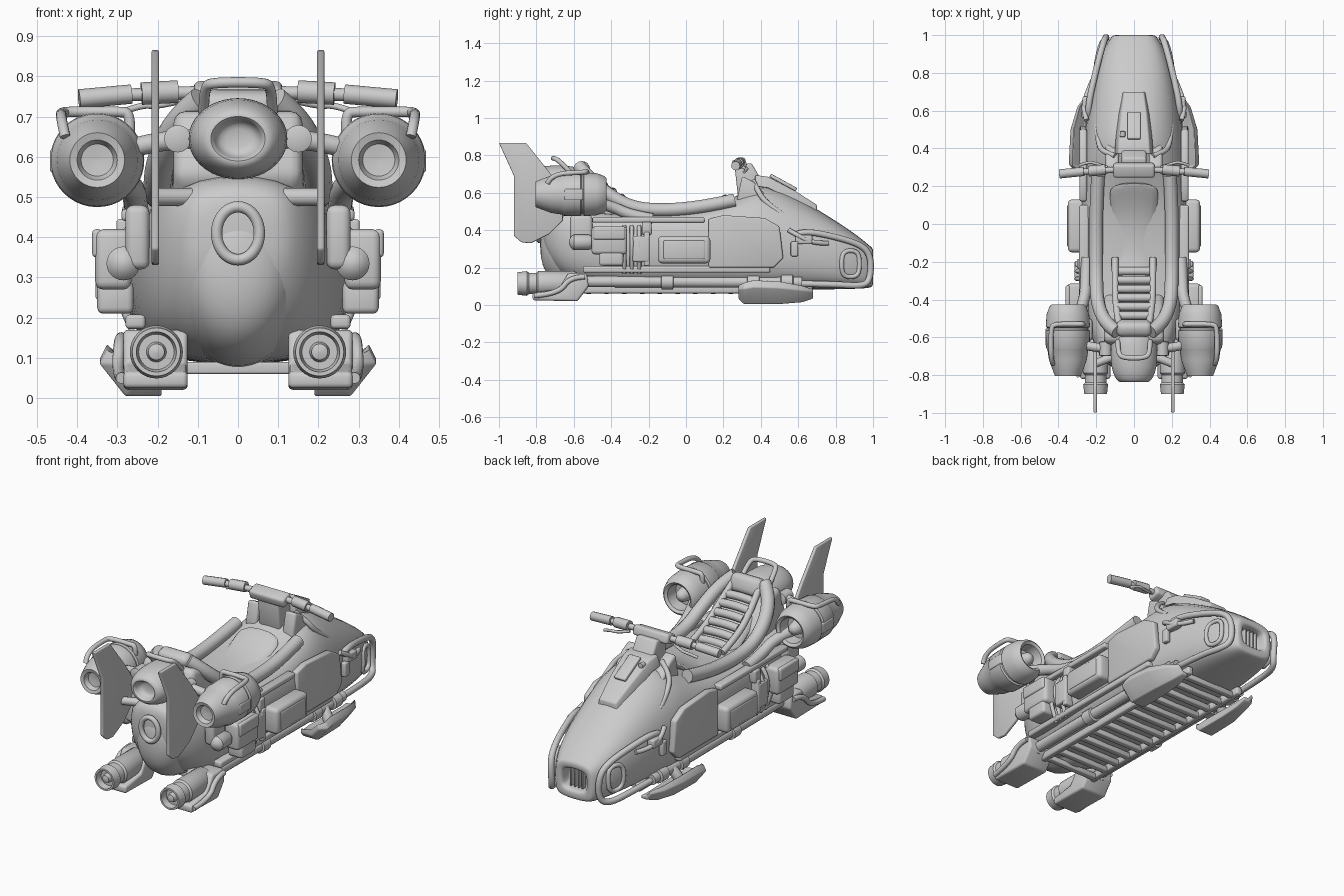
import bpy, bmesh, math
from mathutils import Vector, Matrix


def finish(name, bm, mirror=False, sub=0, bevel=0):
    bmesh.ops.recalc_face_normals(bm, faces=bm.faces)
    me = bpy.data.meshes.new(name)
    bm.to_mesh(me)
    bm.free()
    ob = bpy.data.objects.new(name, me)
    bpy.context.collection.objects.link(ob)
    if bevel:
        m = ob.modifiers.new("bevel", 'BEVEL')
        m.width, m.segments, m.limit_method = bevel, 3, 'ANGLE'
    if sub:
        m = ob.modifiers.new("subsurf", 'SUBSURF')
        m.levels = m.render_levels = sub
    if mirror:
        ob.modifiers.new("mirror", 'MIRROR').use_mirror_merge = False
    return ob


def loft(name, rings, **kw):
    bm = bmesh.new()
    vs = [[bm.verts.new(p) for p in r] for r in rings]
    n = len(rings[0])
    for a, b in zip(vs, vs[1:]):
        for i in range(n):
            j = (i + 1) % n
            bm.faces.new((a[i], a[j], b[j], b[i]))
    bm.faces.new(vs[0][::-1])
    bm.faces.new(vs[-1])
    return finish(name, bm, **kw)


def lathe(name, prof, cx, cz, sx=1, sz=1, n=32, **kw):
    ang = [2 * math.pi * i / n for i in range(n)]
    return loft(name, [[(cx + r * sx * math.cos(a), y, cz + r * sz * math.sin(a)) for a in ang]
                       for y, r in prof], **kw)


def prism(name, prof, x0, x1, **kw):
    return loft(name, [[(x, y, z) for y, z in prof] for x in (x0, x1)], **kw)


def box(name, c, s, bevel=.01, tilt=0, mirror=False):
    bm = bmesh.new()
    mat = Matrix.Translation(c) @ Matrix.Rotation(tilt, 4, 'X') @ Matrix.Diagonal((*s, 1))
    bmesh.ops.create_cube(bm, size=1, matrix=mat)
    return finish(name, bm, mirror=mirror, bevel=bevel)


def tube(name, pts, r, mirror=False, cyclic=False):
    cu = bpy.data.curves.new(name, 'CURVE')
    cu.dimensions, cu.bevel_depth, cu.bevel_resolution = '3D', r, 4
    cu.use_fill_caps = True
    sp = cu.splines.new('NURBS')
    sp.points.add(len(pts) - 1)
    for p, co in zip(sp.points, pts):
        p.co = (*co, 1)
    sp.order_u, sp.resolution_u = 3, 6
    sp.use_endpoint_u, sp.use_cyclic_u = not cyclic, cyclic
    ob = bpy.data.objects.new(name, cu)
    bpy.context.collection.objects.link(ob)
    if mirror:
        ob.modifiers.new("mirror", 'MIRROR').use_mirror_merge = False
    return ob


def hull_ring(y, zb, wb, zl, zs, w, wt, zt):
    half = [(wb, zb), (w, zl), (w, zs), (wt, zt)]
    return [(x, y, z) for x, z in half] + [(-x, y, z) for x, z in half[::-1]]


def nose_ring(y, w, z0, z1):
    return hull_ring(y, z0, w * .8, z0 + .03, z1 - .03, w, w * .8, z1)


# Main hull with recessed nose lamp
rows = [(-.77, .33, .06, .37, .46, .10, .06, .50), (-.74, .24, .10, .33, .47, .15, .10, .54),
        (-.66, .12, .13, .26, .46, .21, .13, .57), (-.5, .08, .17, .20, .45, .26, .17, .50),
        (-.2, .08, .18, .18, .46, .28, .20, .48), (.1, .08, .18, .17, .46, .285, .19, .51),
        (.3, .08, .18, .17, .47, .28, .15, .60), (.42, .08, .18, .17, .47, .275, .12, .67),
        (.6, .08, .17, .17, .42, .25, .12, .58), (.8, .08, .15, .16, .36, .21, .11, .455),
        (.93, .085, .12, .14, .30, .165, .10, .365), (.985, .09, .10, .13, .27, .125, .09, .315),
        (1.0, .10, .09, .13, .265, .115, .085, .305)]
loft("hull", [hull_ring(*r) for r in rows] +
     [nose_ring(1.0, .085, .135, .275), nose_ring(.99, .075, .145, .265),
      nose_ring(.94, .07, .15, .26), nose_ring(.935, .06, .16, .25)], sub=2)
for i in range(4):
    box("nose_grille_bar", (-.036 + i * .024, .96, .205), (.008, .03, .1), .002)

# Central rear bulge and its vent ring
lathe("rear_bulge", [(-.78, .02), (-.77, .08), (-.73, .13), (-.64, .165), (-.5, .18), (-.4, .17)],
      0, .32, 1, 1.4, sub=1)
tube("rear_vent_ring", [(.055 * math.cos(a), -.785, .41 + .068 * math.sin(a))
                        for a in [i * math.pi / 6 for i in range(12)]], .014, cyclic=True)
box("rear_lower_vent", (0, -.665, .17), (.1, .04, .04), .012, -.5)

# Underside slats and keel frame
for i in range(13):
    box("belly_slat", (0, -.52 + i * .095, .075), (.32, .035, .03), .006)
box("belly_side_beam", (.17, .05, .085), (.035, 1.25, .045), .01, mirror=True)

# Hood panel, latch and dash neck
loft("hood_panel", [[(-w, y, z - .06), (w, y, z - .06), (w * .8, y, z), (-w * .8, y, z)]
                    for y, w, z in [(.37, .105, .695), (.44, .10, .685), (.58, .085, .612), (.70, .065, .535)]],
     bevel=.008)
box("hood_latch", (0, .52, .655), (.07, .16, .02), .006, -.5)
lathe("hood_knob", [(.46, .003), (.462, .014), (.49, .014), (.492, .003)], -.06, .67, n=16)
prism("steering_neck", [(.28, .56), (.43, .62), (.35, .76), (.26, .74)], -.065, .065, bevel=.012)
prism("dash_side_brace", [(.27, .55), (.5, .5), (.46, .55), (.36, .66), (.30, .69)], .08, .15,
      bevel=.015, mirror=True)
tube("dash_hose", [(.1, .36, .66), (.16, .38, .62), (.19, .42, .55), (.2, .52, .48)], .014, mirror=True)

# Handlebar
box("handlebar_bracket", (0, .285, .755), (.22, .075, .055), .015, .3)
tube("handlebar", [(0, .29, .76), (.2, .285, .762), (.39, .265, .745)], .016, mirror=True)
tube("handlebar_collar", [(.15, .288, .762), (.2, .283, .76), (.24, .28, .757)], .028, mirror=True)
tube("grip", [(.265, .278, .756), (.33, .272, .75), (.395, .265, .744)], .024, mirror=True)
tube("brake_lever", [(.14, .30, .74), (.2, .32, .725), (.24, .33, .73), (.29, .31, .71)], .008, mirror=True)

# Seat, backrest padding and frame
seat = [(.24, .61, .14), (.18, .58, .14), (.06, .52, .13), (-.08, .495, .125), (-.22, .495, .125),
        (-.32, .535, .125), (-.44, .62, .12), (-.54, .71, .11), (-.57, .73, .1)]
loft("seat", [[(-w, y, z), (w, y, z), (w, y - .05, z - .08), (-w, y - .05, z - .08)] for y, z, w in seat], sub=2)
for i in range(6):
    y, z = -.25 - i * .047, .512 + i * .033
    tube("seat_roll", [(-.085, y, z - .01), (0, y, z), (.085, y, z - .01)], .022)
tube("seat_strap", [(.1, -.18, .5), (.1, -.32, .545), (.095, -.44, .635), (.08, -.53, .715)], .018, mirror=True)
box("headrest", (0, -.55, .715), (.19, .08, .1), .03, .35)
prism("backrest_shell", [(-.35, .45), (-.42, .56), (-.53, .70), (-.62, .72), (-.68, .55), (-.6, .45)],
      -.16, .16, bevel=.03)
tube("seat_frame", [(.19, .26, .56), (.2, .1, .525), (.2, -.1, .505), (.2, -.28, .515), (.195, -.42, .59),
                    (.15, -.53, .69), (.09, -.57, .74)], .036, mirror=True)
tube("engine_feed_pipe", [(.25, -.18, .46), (.255, -.3, .48), (.26, -.4, .53), (.3, -.5, .55)], .03, mirror=True)

# Rear pod behind the headrest, with handle
lathe("rear_pod", [(-.79, .03), (-.80, .055), (-.835, .06), (-.84, .075), (-.82, .10), (-.76, .122),
                   (-.68, .125), (-.60, .12), (-.55, .09)], 0, .645, 1, .82, sub=1)
tube("pod_handle", [(-.085, -.62, .71), (-.085, -.68, .775), (-.06, -.71, .785), (.06, -.71, .785),
                    (.085, -.68, .775), (.085, -.62, .71)], .013)
tube("engine_strut", [(.1, -.66, .645), (.18, -.66, .645), (.27, -.64, .62)], .024, mirror=True)
lathe("strut_collar", [(-.70, .02), (-.695, .034), (-.625, .034), (-.62, .02)], .15, .645, n=16, mirror=True)

# Side engines with handles
engine = [(-.77, .003), (-.775, .04), (-.80, .05), (-.805, .068), (-.78, .078), (-.72, .1), (-.665, .108),
          (-.655, .115), (-.565, .117), (-.56, .108), (-.55, .108), (-.545, .117), (-.48, .113), (-.435, .097),
          (-.425, .085), (-.435, .07), (-.5, .064), (-.5, .04), (-.455, .032), (-.44, .018), (-.435, .003)]
lathe("engine", engine, .35, .592, n=40, mirror=True)
tube("engine_handle", [(.27, -.53, .65), (.265, -.53, .71), (.3, -.53, .712), (.42, -.53, .712), (.44, -.55, .71),
                       (.44, -.72, .70), (.43, -.74, .65)], .013, mirror=True)
box("engine_clamp", (.455, -.6, .59), (.025, .1, .06), .008, mirror=True)

# Tail fins
prism("tail_fin", [(-1, .866), (-.855, .866), (-.73, .71), (-.65, .6), (-.66, .45), (-.73, .38), (-.83, .33),
                   (-.88, .335), (-.92, .37), (-.92, .69)], .196, .215, bevel=.006, mirror=True)
tube("fin_mount", [(.1, -.7, .5), (.16, -.72, .5), (.205, -.74, .5)], .022, mirror=True)

# Lower rails and bumper loops round the nose
tube("lower_rail", [(.215, -.6, .125), (.22, 0, .125), (.215, .62, .12)], .03, mirror=True)
for y in (-.56, -.1, .36, .54):
    lathe("rail_joint", [(y - .035, .025), (y - .03, .04), (y + .03, .04), (y + .035, .025)], .217, .123,
          n=20, mirror=True)
tube("nose_bumper", [(.215, .58, .115), (.205, .8, .11), (.175, .95, .10), (.145, .985, .14), (.15, .99, .25),
                     (.165, .95, .315), (.2, .82, .36), (.245, .62, .40), (.24, .58, .37)], .017, mirror=True)
tube("side_lamp_frame", [(.185, .84, .15), (.17, .92, .15), (.165, .93, .22), (.165, .92, .29), (.185, .84, .29),
                         (.2, .83, .22)], .012, mirror=True, cyclic=True)

# Exhausts and rear skids
exhaust = [(-.895, .003), (-.89, .02), (-.865, .025), (-.865, .044), (-.9, .05), (-.9, .06), (-.85, .066),
           (-.84, .057), (-.8, .057), (-.79, .066), (-.6, .066), (-.55, .035)]
lathe("exhaust", exhaust, .203, .115, mirror=True)
prism("rear_skid", [(-.82, .025), (-.82, .065), (-.68, .085), (-.63, .17), (-.53, .17), (-.52, .1), (-.58, .02)],
      .125, .285, bevel=.012, mirror=True)
tube("skid_edge", [(.29, -.81, .05), (.3, -.68, .06), (.295, -.62, .15), (.29, -.54, .15)], .014, mirror=True)

# Front skids
sec = [(.19, 0), (.28, 0), (.345, .09), (.325, .13), (.27, .06), (.19, .045)]
loft("front_skid", [[(.2 + (x - .2) * k, y, .005 + z * h + dz) for x, z in sec]
                    for y, k, h, dz in [(.28, .75, .55, .03), (.31, 1, .9, .0), (.36, 1, 1, 0), (.5, .95, .95, 0),
                                        (.62, .7, .7, .01), (.68, .4, .4, .03)]], bevel=.006, mirror=True)
tube("front_skid_arm", [(.215, .45, .12), (.24, .44, .11), (.27, .43, .05)], .028, mirror=True)

# Side panels, boxes and machinery
prism("side_panel", [(.12, .20), (.12, .46), (.2, .48), (.42, .465), (.5, .42), (.52, .25), (.47, .2)],
      .25, .288, bevel=.01, mirror=True)
box("cargo_box", (.3, -.01, .295), (.1, .28, .145), .022, mirror=True)
box("cargo_box_lid", (.346, -.01, .295), (.016, .22, .1), .006, mirror=True)
greebles = [("tool_case", (.31, -.41, .345), (.09, .19, .15), .02),
            ("tool_case_flap", (.35, -.41, .385), (.025, .17, .07), .01),
            ("lower_case", (.305, -.4, .25), (.09, .13, .08), .015),
            ("pump_block", (.285, -.24, .30), (.06, .09, .14), .01),
            ("valve_block", (.28, -.21, .41), (.045, .05, .07), .008),
            ("upper_ledge", (.265, -.2, .455), (.05, .6, .03), .01),
            ("rear_panel", (.25, -.56, .4), (.06, .12, .16), .02),
            ("lower_sill", (.255, -.05, .19), (.05, 1.0, .035), .01),
            ("hinge_block", (.25, .63, .35), (.045, .09, .05), .01),
            ("hinge_clip", (.262, .58, .30), (.03, .04, .08), .008),
            ("belt_clip", (.287, -.21, .3), (.05, .03, .18), .006)]
for name, c, s, b in greebles:
    box(name, c, s, b, mirror=True)
lathe("canister", [(-.625, .01), (-.615, .03), (-.6, .042), (-.52, .042), (-.5, .03)], .285, .335, n=24, mirror=True)
for y in (-.33, -.29, -.25):
    tube("side_hose", [(.27, y, .42), (.31, y, .38), (.3, y, .25), (.26, y, .17)], .011, mirror=True)
tube("hinge_hose", [(.25, .55, .4), (.27, .6, .37), (.255, .68, .33), (.22, .76, .33)], .013, mirror=True)

# Turn everything into smooth shaded meshes
bpy.ops.object.select_all(action='SELECT')
bpy.context.view_layer.objects.active = bpy.context.selected_objects[0]
bpy.ops.object.convert(target='MESH')
bpy.ops.object.shade_smooth_by_angle(angle=math.radians(38))
